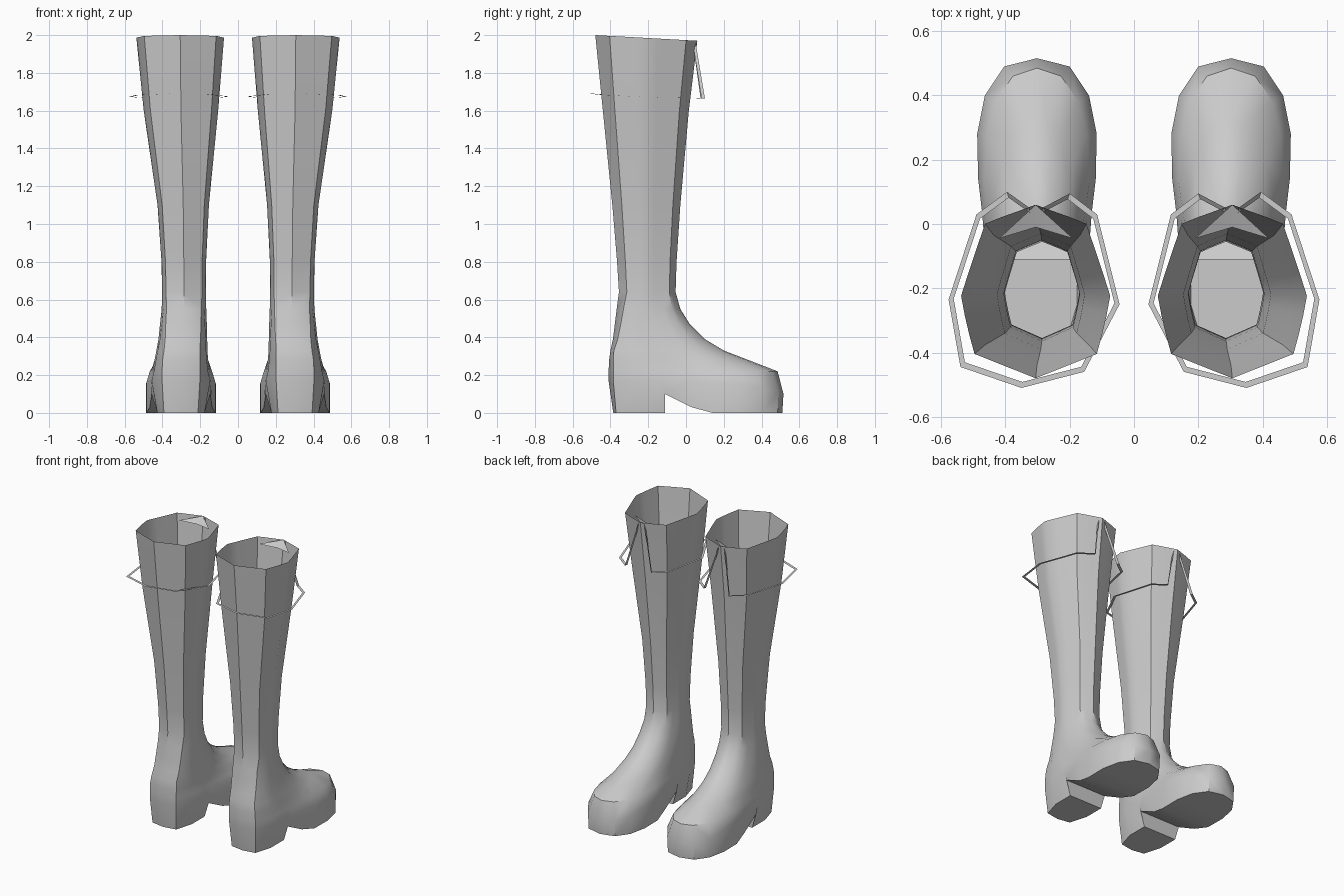
import bpy, bmesh, math

if "Cube" in bpy.data.objects:
    bpy.data.objects.remove(bpy.data.objects["Cube"])

# Half cross-sections from back centre to front centre: (fraction along y, fraction of half width)
SHAFT = [(0, 0), (.14, .82), (.25, .89), (.36, .95), (.475, 1), (.61, .9),
         (.75, .79), (.89, .68), (.93, .45), (.965, .22), (1, 0)]
FOOT = [(0, 0), (.03, .7), (.17, .95), (.31, .97), (.42, 1), (.55, 1),
        (.69, .93), (.82, .78), (.92, .5), (.98, .25), (1, 0)]


def section(z_back, z_front, y_back, y_front, x_mid, half, blend):
    """Half ring of (x offset, y, z) plus its centre; blend 0 = shaft, 1 = foot."""
    pts = []
    for (t0, w0), (t1, w1) in zip(SHAFT, FOOT):
        t = t0 + (t1 - t0) * blend
        w = w0 + (w1 - w0) * blend
        pts.append((half * w, y_back + (y_front - y_back) * t,
                    z_back + (z_front - z_back) * t))
    return x_mid, pts


def finish(name, bm, recalc=True):
    if recalc:
        bmesh.ops.recalc_face_normals(bm, faces=bm.faces)
    me = bpy.data.meshes.new(name)
    bm.to_mesh(me)
    bm.free()
    ob = bpy.data.objects.new(name, me)
    bpy.context.collection.objects.link(ob)
    bpy.ops.object.select_all(action='DESELECT')
    ob.select_set(True)
    bpy.context.view_layer.objects.active = ob
    bpy.ops.object.shade_smooth_by_angle(angle=math.radians(40))
    mod = ob.modifiers.new("mirror_pair", 'MIRROR')
    mod.use_mirror_merge = False
    return ob


# Sole outline with heel step and arch, then the welt and toe-cap edge
sole = (.302, [(0, -.385, 0), (.09, -.37, 0), (.125, -.25, 0), (.125, -.11, 0),
               (.155, -.11, .1), (.165, .03, .03), (.183, .14, 0), (.185, .28, 0),
               (.16, .4, 0), (.1, .485, 0), (0, .51, 0)])
welt = (.302, [(0, -.41, .17), (.1, -.385, .17), (.155, -.25, .17), (.158, -.13, .17),
               (.162, -.08, .17), (.17, .03, .17), (.183, .14, .16), (.186, .28, .15),
               (.162, .4, .13), (.102, .49, .11), (0, .516, .1)])
cap = (.302, [(0, -.41, .22), (.1, -.385, .22), (.143, -.26, .22), (.145, -.14, .22),
              (.15, -.08, .22), (.157, .03, .22), (.165, .14, .22), (.155, .28, .22),
              (.13, .38, .22), (.075, .46, .22), (0, .485, .22)])

rings = [sole, welt, cap] + [section(*r) for r in (
    (.28, .28, -.407, .33, .300, .142, 1),
    (.33, .33, -.400, .20, .297, .135, 1),
    (.39, .39, -.387, .10, .292, .129, .8),
    (.47, .47, -.377, .02, .289, .124, .55),
    (.55, .55, -.367, -.03, .286, .118, .3),
    (.64, .64, -.355, -.055, .286, .116, 0),
    (.80, .80, -.365, -.05, .287, .118, 0),
    (1.1, 1.1, -.390, -.03, .290, .136, 0),
    (1.6, 1.6, -.440, .015, .302, .197, 0),
    (2.0, 1.97, -.480, .06, .306, .232, 0))]

# Boot: open shaft lofted down into the foot and closed by the sole
bm = bmesh.new()
loops = []
for cx, half in rings:
    side = [bm.verts.new((cx + x, y, z)) for x, y, z in half]
    side += [bm.verts.new((cx - x, y, z)) for x, y, z in half[-2:0:-1]]
    loops.append(side)
n = len(loops[0])
for a, b in zip(loops, loops[1:]):
    for i in range(n):
        j = (i + 1) % n
        bm.faces.new((a[i], a[j], b[j], b[i]))
s = loops[0]
for k in range(10):
    quad = [s[k], s[k + 1], s[-k - 1], s[-k]] if k else [s[0], s[1], s[-1]]
    if k == 9:
        quad = [s[9], s[10], s[11]]
    bm.faces.new(quad)
finish("boot", bm)

# Strap: thin flat ribbon round the shaft, hung from the front of the rim
path = [(.285, .05, 1.965), (.2, .095, 1.665), (.115, .03, 1.667), (.045, -.25, 1.675),
        (.155, -.46, 1.687), (.35, -.51, 1.69), (.54, -.445, 1.683), (.577, -.235, 1.673),
        (.49, .03, 1.667), (.395, .1, 1.665), (.325, .05, 1.965)]
bm = bmesh.new()
outer = [bm.verts.new(p) for p in path]
inner = [bm.verts.new((.31 + (x - .31) * .94, -.2 + (y + .2) * .94, z)) for x, y, z in path]
for i in range(len(path) - 1):
    bm.faces.new((outer[i], outer[i + 1], inner[i + 1], inner[i]))
finish("strap", bm, False)

# Small flap folded inward at the front of the rim
bm = bmesh.new()
front, left, right, mid = [bm.verts.new(p) for p in (
    (.306, .06, 1.97), (.19, -.045, 1.95), (.42, -.045, 1.95), (.306, -.01, 1.94))]
bm.faces.new((front, left, mid))
bm.faces.new((front, mid, right))
finish("rim_flap", bm)
